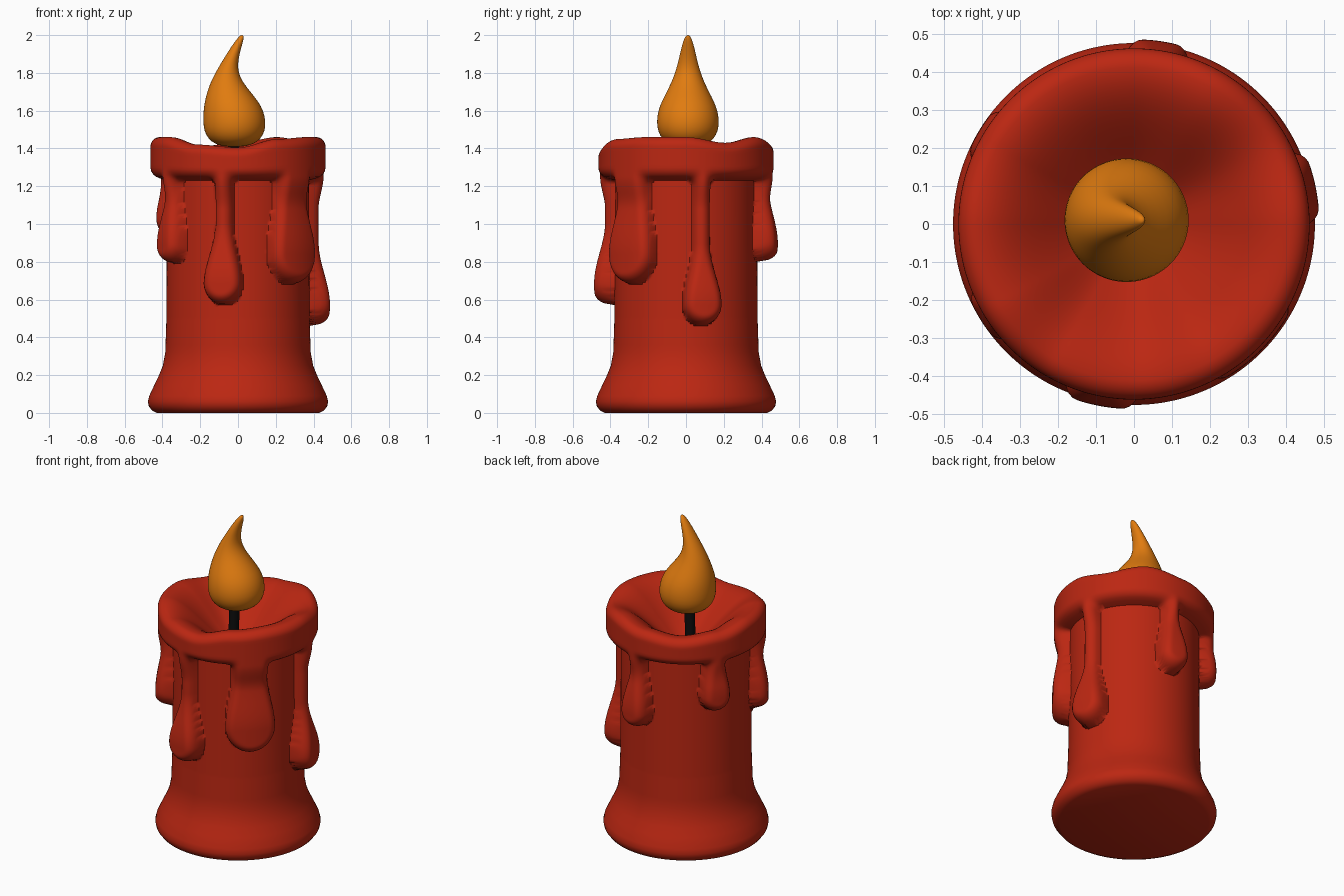
import bpy
from math import sin, cos, pi, radians, sqrt, hypot, exp, log

if "Cube" in bpy.data.objects:
    bpy.data.objects.remove(bpy.data.objects["Cube"])

N = 240          # segments around the wax body
ARCH = 1.235     # lower edge of the melted collar
FLOOR = 1.18     # bottom of the melted bowl
# drips: angle, bottom z, bulb half width, neck half width, bulb thickness
DRIPS = [(12, 0.46, 0.115, 0.055, 0.11), (82, 0.80, 0.10, 0.055, 0.11),
         (149, 0.93, 0.10, 0.055, 0.10), (212, 0.79, 0.10, 0.055, 0.10),
         (259, 0.57, 0.115, 0.055, 0.11), (315, 0.68, 0.165, 0.12, 0.095)]
RIM = [1.46, 1.43, 1.46, 1.43, 1.41, 1.43, 1.46, 1.46, 1.42, 1.405, 1.45, 1.46]
CORE = [(0, 0.43), (0.012, 0.455), (0.035, 0.472), (0.06, 0.477), (0.09, 0.47),
        (0.15, 0.442), (0.2, 0.418), (0.25, 0.398), (0.32, 0.385), (0.5, 0.379),
        (1.24, 0.375), (2, 0.375)]


def smooth(x):
    x = max(0.0, min(1.0, x))
    return x * x * (3 - 2 * x)


def core_radius(z):
    for (z0, r0), (z1, r1) in zip(CORE, CORE[1:]):
        if z <= z1:
            return r0 + (r1 - r0) * (z - z0) / (z1 - z0)


def rim_height(deg):
    k = int(deg // 30)
    t = smooth(deg / 30 - k)
    return RIM[k % 12] * (1 - t) + RIM[(k + 1) % 12] * t


def wax_radius(deg, z):
    # thickness of the collar and drips, from a rounded inside-distance
    ds, best = [z - ARCH], (-9, 0)
    for a, bottom, bulb, neck, thick in DRIPS:
        s = abs(radians((deg - a + 180) % 360 - 180)) * 0.45
        zc = bottom + bulb
        f = 1 - smooth((z - zc) / 0.32)
        d = bulb - hypot(s, z - zc) if z < zc else neck + (bulb - neck) * f - s
        ds.append(d)
        best = max(best, (d, 0.06 + (thick - 0.06) * f))
    k = 0.016
    m = max(ds)
    d = m + k * log(sum(exp((v - m) / k) for v in ds))
    b = smooth((z - 1.08) / 0.17)
    thick = best[1] * (1 - b) + 0.088 * b
    e = max(0.0, min(1.0, d / 0.06))
    return core_radius(z) + thick * sqrt(1 - (1 - e) ** 2)


def loft(name, rings, color):
    # skin a stack of equal rings and cap both ends
    n = len(rings[0])
    verts = [p for r in rings for p in r]
    faces = [(j * n + i, j * n + (i + 1) % n, (j + 1) * n + (i + 1) % n, (j + 1) * n + i)
             for j in range(len(rings) - 1) for i in range(n)]
    faces.append(tuple(reversed(range(n))))
    faces.append(tuple(range(len(verts) - n, len(verts))))
    me = bpy.data.meshes.new(name)
    me.from_pydata(verts, [], faces)
    ob = bpy.data.objects.new(name, me)
    bpy.context.collection.objects.link(ob)
    mat = bpy.data.materials.new(name + "_material")
    mat.diffuse_color = color
    mat.use_nodes = True
    mat.node_tree.nodes["Principled BSDF"].inputs["Base Color"].default_value = mat.diffuse_color
    me.materials.append(mat)
    bpy.ops.object.select_all(action='DESELECT')
    bpy.context.view_layer.objects.active = ob
    ob.select_set(True)
    bpy.ops.object.shade_smooth_by_angle(angle=radians(60))
    return ob


def column(deg):
    # one vertical strip of the wax: wall, rounded lip, then bowl
    rim = rim_height(deg)
    zs = [z for z, _ in CORE[:9]] + [0.36, 0.40] + [0.42 + 0.01 * i for i in range(84)]
    top = rim - 0.05
    zs += [1.26 + (top - 1.26) * i / 8 for i in range(9)]
    pts = [(wax_radius(deg, z), z) for z in zs]
    ro = pts[-1][0] - 0.05
    pts += [(ro + 0.05 * cos(a), top + 0.05 * sin(a)) for a in [pi / 16 * i for i in range(1, 9)]]
    for i in range(1, 21):
        q = 1 - i / 20.5
        pts.append((ro * q, FLOOR + (rim - FLOOR) * smooth(q)))
    return pts


# wax body
degs = [360 * i / N for i in range(N)]
cols = [column(d) for d in degs]
rings = [[(c[j][0] * cos(radians(d)), c[j][0] * sin(radians(d)), c[j][1])
          for c, d in zip(cols, degs)] for j in range(len(cols[0]))]
loft("wax_body", rings, (0.5, 0.02, 0.006, 1))


def ring(cx, cy, rx, ry, z, n):
    return [(cx + rx * cos(2 * pi * i / n), cy + ry * sin(2 * pi * i / n), z) for i in range(n)]


# wick
loft("wick", [ring(x, 0, 0.03, 0.03, z, 20) for x, z in
              [(-0.03, 1.15), (-0.03, 1.25), (-0.027, 1.35), (-0.02, 1.48)]], (0.004, 0.004, 0.004, 1))

# flame: z, left x, right x, half depth
FLAME = [(1.408, -0.04, 0.0, 0.02), (1.412, -0.085, 0.045, 0.065), (1.425, -0.123, 0.085, 0.104),
         (1.45, -0.157, 0.12, 0.137), (1.49, -0.179, 0.142, 0.159), (1.54, -0.185, 0.148, 0.166),
         (1.6, -0.183, 0.135, 0.158), (1.65, -0.176, 0.107, 0.138), (1.7, -0.163, 0.066, 0.112),
         (1.75, -0.145, 0.026, 0.087), (1.8, -0.12, 0.002, 0.068), (1.85, -0.091, -0.001, 0.053),
         (1.9, -0.06, 0.008, 0.042), (1.95, -0.028, 0.022, 0.03), (1.98, -0.005, 0.03, 0.02),
         (1.995, 0.008, 0.03, 0.011), (2.0, 0.017, 0.025, 0.004)]
flame = loft("flame", [ring((a + b) / 2, 0.01, (b - a) / 2, h, z, 40) for z, a, b, h in FLAME],
             (0.75, 0.2, 0.005, 1))
sub = flame.modifiers.new("smooth", 'SUBSURF')
sub.levels = sub.render_levels = 1
